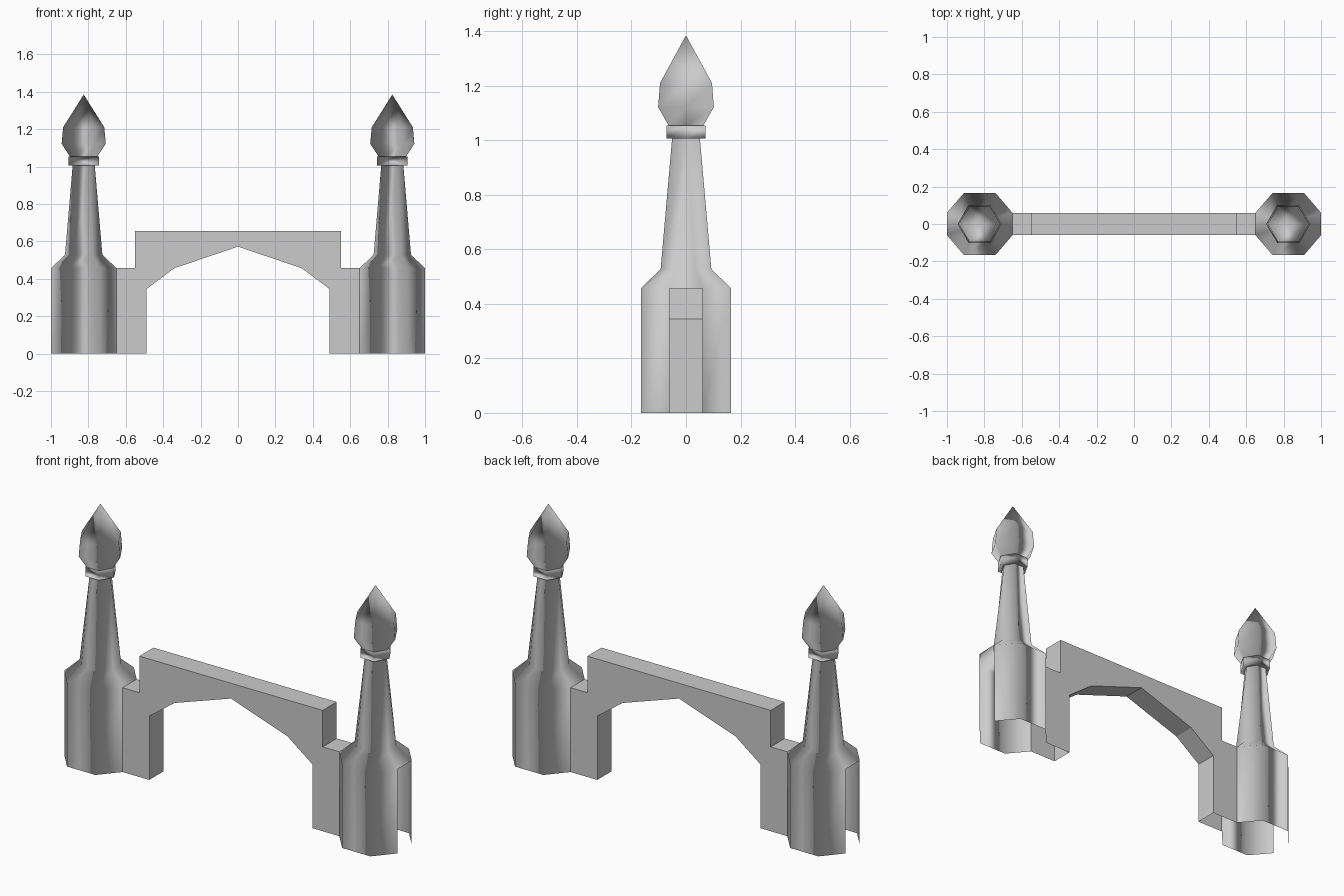
import bpy, bmesh, math

old = bpy.data.objects.get("Cube")
if old:
    bpy.data.objects.remove(old, do_unlink=True)

stone = bpy.data.materials.new("grey stone")
stone.use_nodes = True
GREY = (0.6, 0.6, 0.6, 1)
stone.diffuse_color = GREY
stone.node_tree.nodes["Principled BSDF"].inputs["Base Color"].default_value = GREY

TOWER_X = 0.825
WALL = 0.06      # half thickness of the span
LEDGE = 0.457    # height of the tower base and side walls


def finish(name, bm, smooth):
    """Weld and shade a mesh, then add it to the scene."""
    bmesh.ops.remove_doubles(bm, verts=bm.verts, dist=0.0005)
    bmesh.ops.recalc_face_normals(bm, faces=bm.faces)
    # Smooth normals lean towards the flanks, against the front and back panels
    panels = [f for f in bm.faces
              if abs(f.normal.x) < 0.01 and abs(f.normal.y) > 0.3]
    bmesh.ops.reverse_faces(bm, faces=panels)
    bm.normal_update()
    normals = [v.normal.copy() for v in bm.verts]
    bmesh.ops.reverse_faces(bm, faces=panels)
    for face in bm.faces:
        face.smooth = smooth
    mesh = bpy.data.meshes.new(name)
    bm.to_mesh(mesh)
    bm.free()
    if smooth:
        mesh.normals_split_custom_set_from_vertices(normals)
    mesh.materials.append(stone)
    obj = bpy.data.objects.new(name, mesh)
    bpy.context.collection.objects.link(obj)


def octagon(bm, cx, z, long_x, short_y, short_x, long_y):
    quarter = [(long_x, short_y), (short_x, long_y)]
    points = quarter + [(-x, y) for x, y in reversed(quarter)]
    points += [(-x, -y) for x, y in points]
    return [bm.verts.new((cx + x, y, z)) for x, y in points]


def loft(bm, lower, upper, skip=()):
    n = len(lower)
    for i in range(n):
        if i not in skip:
            j = (i + 1) % n
            bm.faces.new((lower[i], lower[j], upper[j], upper[i]))


def tower(name, cx):
    """Open octagonal base, sloped shoulder and a shaft tapering to six sides."""
    bm = bmesh.new()
    foot = octagon(bm, cx, 0, 0.175, WALL, 0.085, 0.165)
    ledge = octagon(bm, cx, LEDGE, 0.175, WALL, 0.085, 0.165)
    shoulder = octagon(bm, cx, 0.528, 0.10, 0.035, 0.049, 0.093)
    neck = octagon(bm, cx, 1.007, 0.059, 0, 0.0295, 0.051)
    loft(bm, foot, ledge, skip=(3, 7))   # end faces stay open
    loft(bm, ledge, shoulder)
    loft(bm, shoulder, neck)
    finish(name, bm, smooth=True)


def arched_span(name):
    """Walls, parapet and faceted arch, open below and towards the towers."""
    bm = bmesh.new()
    half = [(0.65, 0), (0.65, LEDGE), (0.55, LEDGE), (0.55, 0.655)]
    arch = [(0.49, 0), (0.49, 0.345), (0.34, LEDGE)]
    outline = half + [(-x, z) for x, z in reversed(half)]
    outline += [(-x, z) for x, z in arch] + [(0, 0.572)]
    outline += list(reversed(arch))
    front = [bm.verts.new((x, -WALL, z)) for x, z in outline]
    back = [bm.verts.new((x, WALL, z)) for x, z in outline]
    bm.faces.new(front)
    bm.faces.new(back)
    n = len(outline)
    for i in range(n):
        j = (i + 1) % n
        (x1, z1), (x2, z2) = outline[i], outline[j]
        at_ground = z1 == 0 and z2 == 0
        at_tower = abs(x1) == 0.65 and abs(x2) == 0.65
        if not (at_ground or at_tower):
            bm.faces.new((front[i], front[j], back[j], back[i]))
    finish(name, bm, smooth=False)


def hexagonal(name, cx, profile):
    """Six-sided turned part from (radius, height) pairs."""
    bm = bmesh.new()
    rings = []
    for r, z in profile:
        angles = [math.tau * k / 6 for k in range(6)]
        rings.append([bm.verts.new((cx + r * math.cos(a), r * math.sin(a), z))
                      for a in angles])
    for lower, upper in zip(rings, rings[1:]):
        loft(bm, lower, upper)
    finish(name, bm, smooth=True)


arched_span("arched_span")

# Tower, collar and pointed finial at each end
for side, label in ((-1, "right"), (1, "left")):
    cx = side * TOWER_X
    tower(label + "_tower", cx)
    hexagonal(label + "_collar", cx,
              [(0.058, 1.007), (0.082, 1.007), (0.082, 1.055), (0.07, 1.055)])
    hexagonal(label + "_finial", cx,
              [(0.074, 1.055), (0.118, 1.122), (0.11, 1.21), (0, 1.385)])
